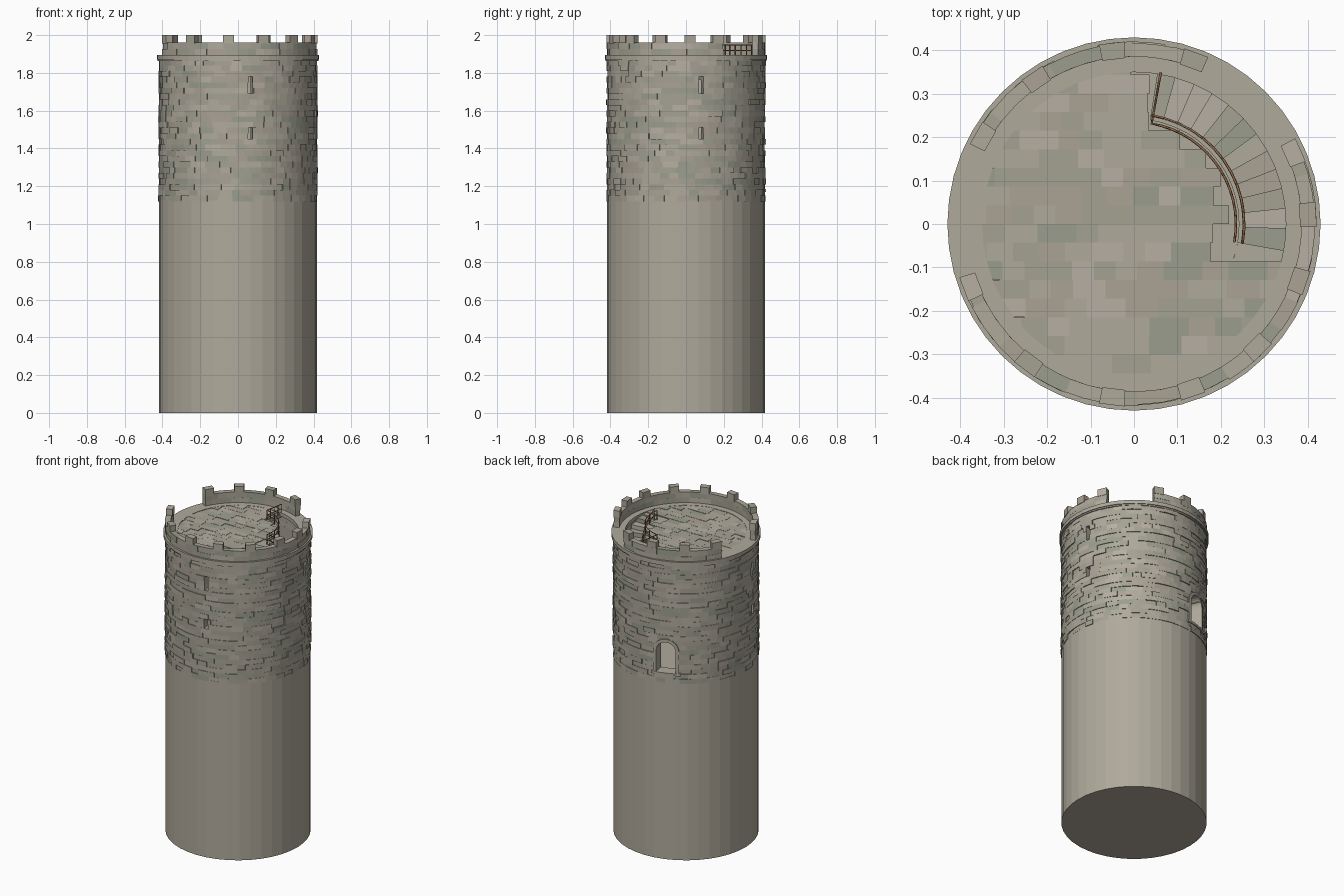
import bpy, bmesh, math, random
from math import radians, cos, sin, hypot, atan2, degrees

if "Cube" in bpy.data.objects:
    bpy.data.objects.remove(bpy.data.objects["Cube"])

random.seed(4)


def material(name, rgb):
    m = bpy.data.materials.new(name)
    m.diffuse_color = (*rgb, 1)
    m.use_nodes = True
    m.node_tree.nodes["Principled BSDF"].inputs["Base Color"].default_value = m.diffuse_color
    return m


STONES = [material("stone_%d" % i, c) for i, c in enumerate([
    (.43, .40, .33), (.37, .36, .29), (.47, .43, .36), (.40, .36, .30), (.33, .34, .27)])]
WOOD = [material("wood", (.30, .15, .07))]


def finish(bm, name, mats):
    bmesh.ops.recalc_face_normals(bm, faces=bm.faces)
    me = bpy.data.meshes.new(name)
    bm.to_mesh(me)
    bm.free()
    for m in mats:
        me.materials.append(m)
    ob = bpy.data.objects.new(name, me)
    bpy.context.collection.objects.link(ob)
    return ob


def prism(bm, pts, z0, z1, mat=0):
    """Closed horizontal outline extruded from z0 to z1."""
    lo = [bm.verts.new((x, y, z0)) for x, y in pts]
    hi = [bm.verts.new((x, y, z1)) for x, y in pts]
    n = len(pts)
    fs = [bm.faces.new(lo[::-1]), bm.faces.new(hi)]
    fs += [bm.faces.new((lo[i], lo[(i + 1) % n], hi[(i + 1) % n], hi[i])) for i in range(n)]
    for f in fs:
        f.material_index = mat


def polar(r, a):
    return r * cos(radians(a)), r * sin(radians(a))


def block(bm, a0, a1, r0, r1, z0, z1, mat=0):
    """Curved stone spanning angles a0..a1 (degrees)."""
    n = max(1, math.ceil((a1 - a0) / 8))
    angs = [a0 + (a1 - a0) * i / n for i in range(n + 1)]
    prism(bm, [polar(r1, a) for a in angs] + [polar(r0, a) for a in angs[::-1]], z0, z1, mat)


def ring(bm, a0, a1, r0, r1, z0, z1, step=7.5):
    n = max(1, round((a1 - a0) / step))
    for i in range(n):
        block(bm, a0 + (a1 - a0) * i / n, a0 + (a1 - a0) * (i + 1) / n, r0, r1, z0, z1)


def pick():
    return random.choices(range(5), (5, 4, 2, 3, 2))[0]


# smooth lower shaft and the room floor on top of it
for name, r, z0, z1 in (("lower_shaft", .418, 0, 1.125), ("room_floor", .37, 1.125, 1.18)):
    bm = bmesh.new()
    prism(bm, [polar(r, i * 360 / 40) for i in range(40)], z0, z1)
    finish(bm, name, STONES)

# openings in the wall: one arched doorway and pairs of arrow slits
DOOR, DOOR_W, SPRING, SILL = 109, .066, 1.32, 1.185
SLITS = (-81, 11, 190)


def openings(z):
    out = []
    if SILL < z < SPRING + DOOR_W:
        w = DOOR_W if z < SPRING else math.sqrt(DOOR_W ** 2 - (z - SPRING) ** 2)
        h = degrees(w / .41)
        out.append((DOOR - h, DOOR + h))
    if 1.445 < z < 1.525 or 1.70 < z < 1.785:
        out += [(s % 360 - 1.6, s % 360 + 1.6) for s in SLITS]
    return out


# upper wall built of courses of irregular stones
bm = bmesh.new()
rows, z_lo, z_hi = 25, 1.12, 1.87
for k in range(rows):
    z0 = z_lo + (z_hi - z_lo) * k / rows
    z1 = z_lo + (z_hi - z_lo) * (k + 1) / rows
    start = random.uniform(0, 8)
    a = start
    while a < start + 360 - .01:
        b = a + random.uniform(6, 16)
        if b > start + 355:
            b = start + 360
        parts = [(a, b)]
        for o0, o1 in openings((z0 + z1) / 2):
            for s in (0, 360):
                nxt = []
                for p, q in parts:
                    if q <= o0 + s or p >= o1 + s:
                        nxt.append((p, q))
                    else:
                        nxt += [t for t in ((p, o0 + s), (o1 + s, q)) if t[1] - t[0] > .05]
                parts = nxt
        mat, r = pick(), random.uniform(.415, .423)
        for p, q in parts:
            block(bm, p, q, .36, r, z0, z1, mat)
        a = b
finish(bm, "upper_stone_wall", STONES)

# doorway trim: jambs, arch and sill following the wall curve
bm = bmesh.new()
outline = [(-DOOR_W, SILL)] + [(-DOOR_W * cos(math.pi * i / 12), SPRING + DOOR_W * sin(math.pi * i / 12))
                               for i in range(13)] + [(DOOR_W, SILL)]
rings = []
for u, z in outline:
    k = .058 / DOOR_W
    inner = (u * k, z if z <= SPRING else SPRING + (z - SPRING) * k)
    k = .077 / DOOR_W
    outer = (u * k, z if z <= SPRING else SPRING + (z - SPRING) * k)
    rings.append([bm.verts.new((*polar(r, DOOR + degrees(p[0] / .42)), p[1]))
                  for p, r in ((inner, .358), (inner, .424), (outer, .424), (outer, .358))])
for s, t in zip(rings, rings[1:]):
    for i in range(4):
        bm.faces.new((s[i], s[(i + 1) % 4], t[(i + 1) % 4], t[i]))
bm.faces.new(rings[0])
bm.faces.new(rings[-1])
block(bm, DOOR - 12, DOOR + 12, .355, .428, SILL - .015, SILL)
finish(bm, "doorway_trim", STONES)

# cornice bands
bm = bmesh.new()
ring(bm, 0, 360, .35, .43, 1.872, 1.895)
ring(bm, 0, 360, .36, .425, 1.864, 1.872)
finish(bm, "cornice", STONES)

# roof deck with a curved stair opening
H0, H1, R_IN, R_OUT, DECK = -10, 81, .243, .357, 1.892
bm = bmesh.new()
prism(bm, [polar(R_IN, i * 7.5) for i in range(48)], 1.862, DECK - .004)
ring(bm, H1, H0 + 360, R_IN, .40, 1.862, DECK - .004)
finish(bm, "roof_deck", STONES)


def in_hole(x, y):
    return R_IN - .003 < hypot(x, y) and H0 - 1 < degrees(atan2(y, x)) < H1 + 1


# paving stones on the deck
bm = bmesh.new()
s = .043
for j in range(-9, 9):
    x = -.42 + random.uniform(0, .03)
    while x < .4:
        w = random.choice((.05, .06, .075, .09))
        pts = [(x, j * s), (x + w, j * s), (x + w, j * s + s), (x, j * s + s)]
        x += w
        if any(in_hole(*p) for p in pts) or min(hypot(*p) for p in pts) > .385:
            continue
        pts = [(px * min(1, .395 / max(hypot(px, py), .001)), py * min(1, .395 / max(hypot(px, py), .001)))
               for px, py in pts]
        prism(bm, pts, DECK - .012, DECK + random.uniform(0, .003), pick())
finish(bm, "deck_paving", STONES)

# broken parapet in two arcs, two courses high, with merlons
bm = bmesh.new()
for a0, a1 in ((66, 154), (197, 388)):
    for c in range(2):
        n = round((a1 - a0) / 13)
        cuts = [a0] + [a0 + (a1 - a0) * (i + random.uniform(-.25, .25)) / n for i in range(1, n)] + [a1]
        for p, q in zip(cuts, cuts[1:]):
            block(bm, p, q, .386, random.uniform(.416, .421), 1.89 + .036 * c, 1.926 + .036 * c, pick())
finish(bm, "parapet", STONES)
bm = bmesh.new()
for a in (70, 97, 124, 150, 201, 233, 263, 289, 315, 341, 363, 384):
    block(bm, a - 4, a + 4, .383, .421, 1.955, 2.0, pick())
finish(bm, "merlons", STONES)

# spiral stair descending from the deck to the room floor
bm = bmesh.new()
STEP, RISE, N = 7.6, .0255, 27
for i in range(N):
    z = DECK - .012 - RISE * i
    a = H0 + STEP * i
    block(bm, a, a + STEP + .8, .25, .358, max(z - .04, 1.17), z, pick())
finish(bm, "spiral_stair", STONES)


def bar(name, pts, r=.003):
    cu = bpy.data.curves.new(name, 'CURVE')
    cu.dimensions = '3D'
    cu.bevel_depth = r
    cu.bevel_resolution = 0
    cu.use_fill_caps = True
    sp = cu.splines.new('POLY')
    sp.points.add(len(pts) - 1)
    for p, co in zip(sp.points, pts):
        p.co = (*co, 1)
    ob = bpy.data.objects.new(name, cu)
    cu.materials.append(WOOD[0])
    bpy.context.collection.objects.link(ob)


# guard rail round the opening, turning across its deep end
path = [polar(.235, a) for a in range(-10, 81, 6)] + [polar(.235, 80), polar(.355, 80)]
for z in (1.918, 1.948):
    bar("guard_rail", [(*p, z) for p in path])
for p in [polar(.235, a) for a in (-10, 8, 26, 44, 62, 80)] + [polar(r, 80) for r in (.265, .295, .325, .352)]:
    bar("guard_post", [(*p, 1.885), (*p, 1.95)])

# sloping stair handrail on the inner edge of the steps
for lift in (.04, .075):
    bar("stair_handrail", [(*polar(.254, H0 + STEP * i), DECK - .012 - RISE * i + lift) for i in range(N)])
for i in range(0, N, 2):
    p, z = polar(.254, H0 + STEP * i + 1), DECK - .012 - RISE * i
    bar("stair_post", [(*p, z - .01), (*p, z + .075)])
